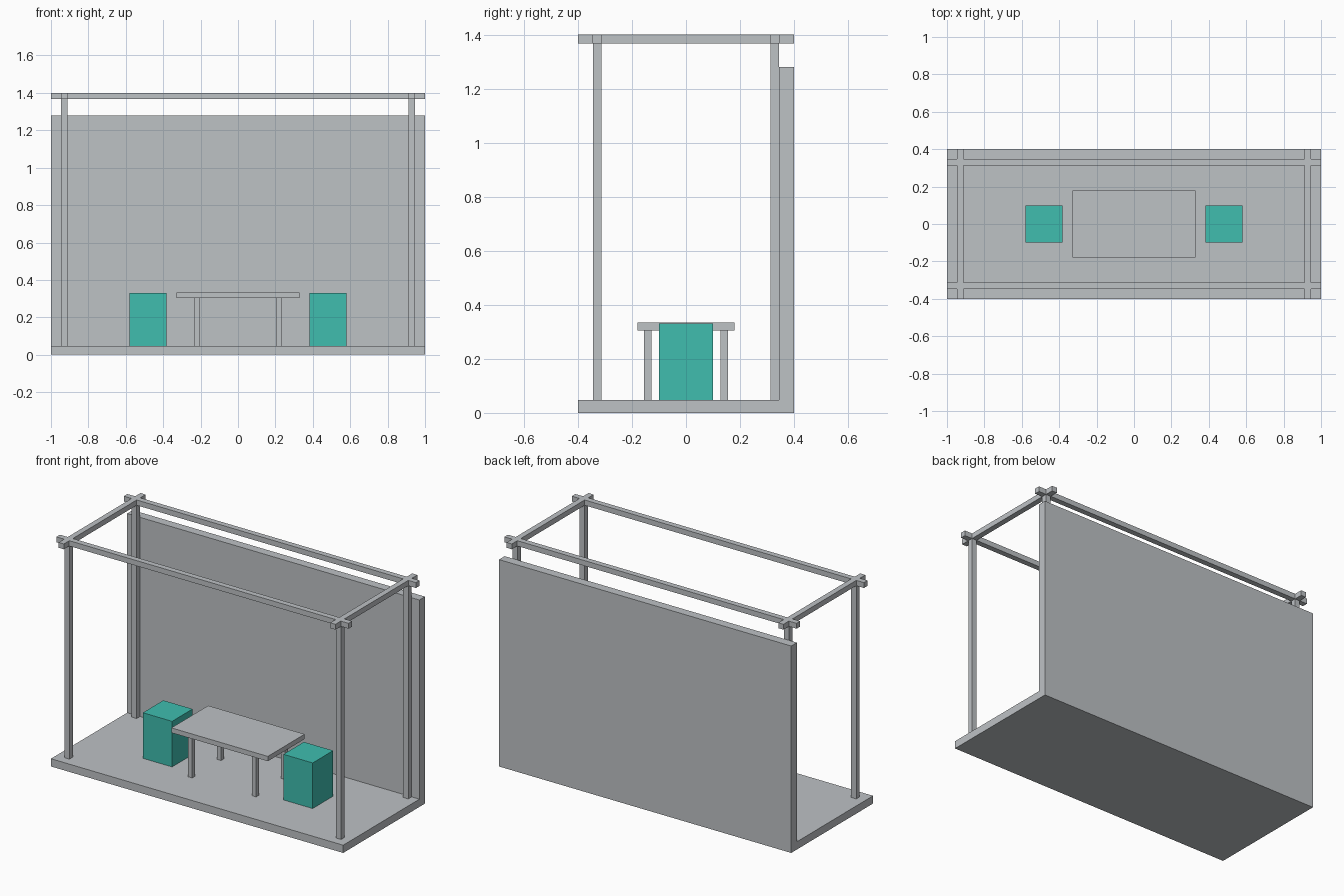
import bpy, bmesh

if "Cube" in bpy.data.objects:
    bpy.data.objects.remove(bpy.data.objects["Cube"])


def material(name, rgb):
    m = bpy.data.materials.new(name)
    m.diffuse_color = (*rgb, 1)
    m.use_nodes = True
    m.node_tree.nodes["Principled BSDF"].inputs["Base Color"].default_value = m.diffuse_color
    return m


GREY = material("light grey", (0.515, 0.539, 0.558))
TEAL = material("teal", (0.050, 0.509, 0.429))


def finish(name, bm, mat):
    bmesh.ops.recalc_face_normals(bm, faces=bm.faces[:])
    me = bpy.data.meshes.new(name)
    bm.to_mesh(me)
    bm.free()
    me.materials.append(mat)
    ob = bpy.data.objects.new(name, me)
    bpy.context.collection.objects.link(ob)
    return ob


def extrude(bm, faces, vec):
    geom = bmesh.ops.extrude_face_region(bm, geom=faces, use_keep_orig=True)["geom"]
    verts = [g for g in geom if isinstance(g, bmesh.types.BMVert)]
    bmesh.ops.translate(bm, verts=verts, vec=vec)


def box(name, cx, cy, sx, sy, z0, z1, mat=GREY):
    bm = bmesh.new()
    bmesh.ops.create_cube(bm, size=1)
    for v in bm.verts:
        v.co = (cx + v.co.x * sx, cy + v.co.y * sy, (z0 + z1) / 2 + v.co.z * (z1 - z0))
    return finish(name, bm, mat)


FLOOR, BEAM, TOP = 0.048, 1.367, 1.4

# Floor and back wall: one L profile swept along x
bm = bmesh.new()
profile = [(-0.4, 0), (0.4, 0), (0.4, 1.28), (0.345, 1.28), (0.345, FLOOR), (-0.4, FLOOR)]
face = bm.faces.new([bm.verts.new((-1, y, z)) for y, z in profile])
extrude(bm, [face], (2, 0, 0))
finish("floor_and_back_wall", bm, GREY)

# Roof frame: crossing beams as one plan, extruded upward
bm = bmesh.new()
xs = [-1, -0.947, -0.912, 0.912, 0.947, 1]
ys = [-0.4, -0.347, -0.312, 0.312, 0.347, 0.4]
grid = [[bm.verts.new((x, y, BEAM)) for y in ys] for x in xs]
cells = [bm.faces.new((grid[i][j], grid[i + 1][j], grid[i + 1][j + 1], grid[i][j + 1]))
         for i in range(5) for j in range(5) if i in (1, 3) or j in (1, 3)]
bmesh.ops.delete(bm, geom=[v for v in bm.verts if not v.link_faces], context='VERTS')
extrude(bm, cells, (0, 0, TOP - BEAM))
finish("roof_frame", bm, GREY)

# Posts and table legs at four corners
for sx, side in ((-1, "left"), (1, "right")):
    for sy, end in ((-1, "front"), (1, "back")):
        box(f"{end}_{side}_post", sx * 0.9295, sy * 0.3285, 0.035, 0.033, FLOOR, BEAM)
        box(f"{end}_{side}_table_leg", sx * 0.219, sy * 0.141, 0.028, 0.028, FLOOR, 0.304)
    # Stool on each side of the table
    box(f"{side}_stool", sx * 0.481, 0, 0.2, 0.2, FLOOR, 0.33, TEAL)

# Table top
box("table_top", 0, 0, 0.66, 0.36, 0.304, 0.334)
